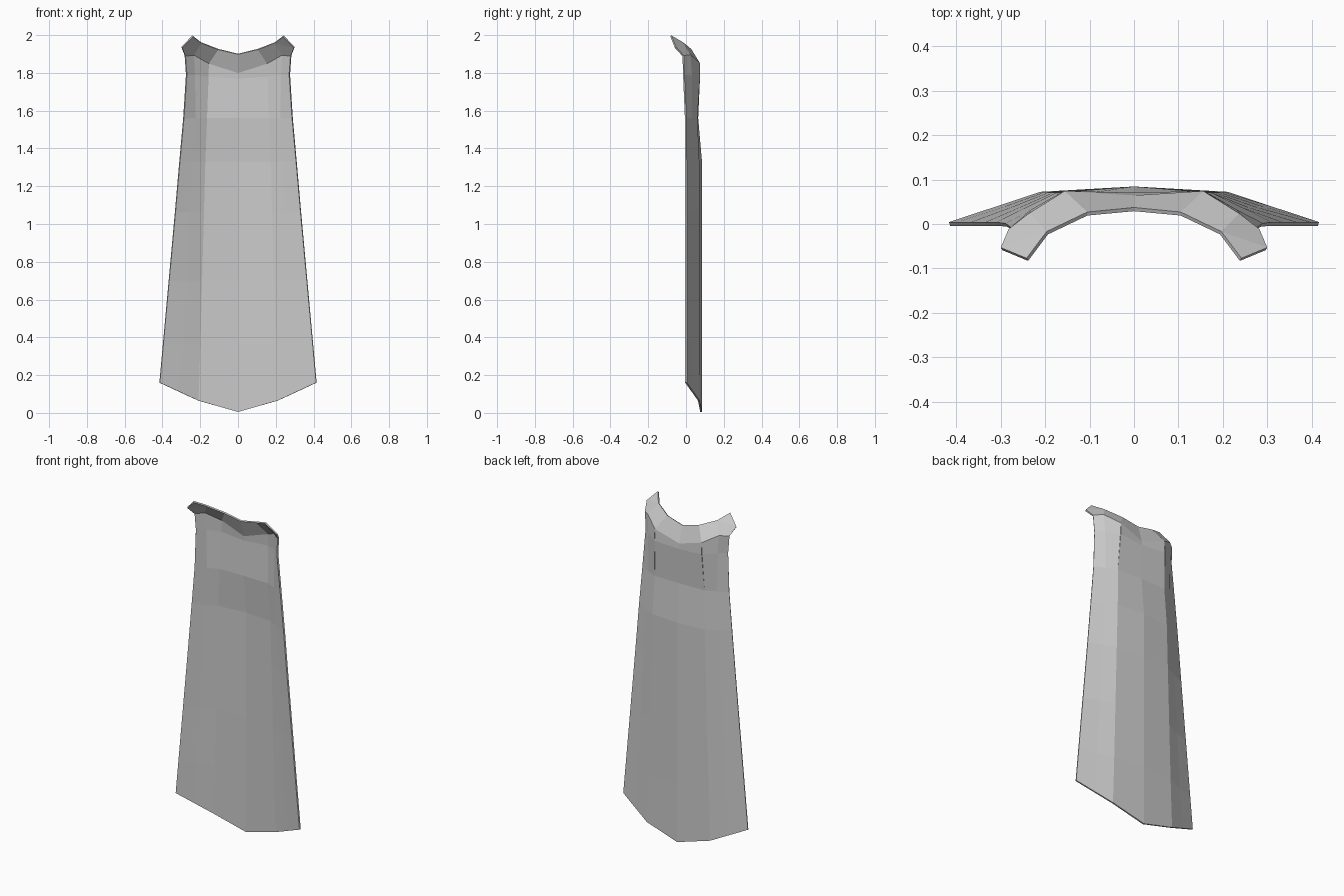
import bpy
import bmesh
from mathutils import Vector

cube = bpy.data.objects.get("Cube")
if cube:
    bpy.data.objects.remove(cube, do_unlink=True)

grey = bpy.data.materials.new("cloth_grey")
grey.use_nodes = True
colour = (0.6, 0.6, 0.6, 1)
grey.diffuse_color = colour
grey.node_tree.nodes["Principled BSDF"].inputs["Base Color"].default_value = colour


def row(centre, crease, edge, shoulder=None):
    """Half of one cloth row, from the spine outwards."""
    centre, crease, edge = Vector(centre), Vector(crease), Vector(edge)
    shoulder = Vector(shoulder) if shoulder else (crease + edge) / 2
    return [centre, crease, shoulder, edge]


# Long hanging part: straight sides between the pointed hem and the waist row
hem = row((0, .08, .005), (.21, .068, .065), (.415, 0, .16))
waist = row((0, .08, 1.33), (.174, .066, 1.33), (.309, 0, 1.33))
rows = [hem]
for height in (.36, .7, 1.06):
    t = height / 1.33
    middle = [a.lerp(b, t) for a, b in zip(hem, waist)]
    for p in middle:
        p.z = height
    middle[3].x = .415 - .0915 * (height - .16)
    rows.append(middle)
rows.append(waist)

# Upper back, neck fold and the collar with its two turned-forward tabs
rows.append(row((0, .06, 1.56), (.165, .056, 1.56), (.288, -.002, 1.56)))
rows.append(row((0, .066, 1.77), (.157, .07, 1.78), (.273, -.012, 1.79),
                (.23, .028, 1.79)))
rows.append(row((0, .06, 1.8), (.155, .07, 1.85), (.28, -.015, 1.89),
                (.235, .02, 1.895)))
rows.append(row((0, .033, 1.9), (.105, .023, 1.925), (.298, -.056, 1.935),
                (.195, -.02, 1.96)))

bm = bmesh.new()
grid = []
for half in rows:
    points = [Vector((-p.x, p.y, p.z)) for p in half[:0:-1]] + half
    grid.append([bm.verts.new(p) for p in points])
for lower, upper in zip(grid, grid[1:]):
    for i in range(len(lower) - 1):
        bm.faces.new((lower[i + 1], lower[i], upper[i], upper[i + 1]))

# Raised tip of each collar tab
for inner, outer, side in ((1, 0, -1), (-2, -1, 1)):
    tip = bm.verts.new((side * .24, -.08, 1.995))
    corners = (grid[-1][inner], tip, grid[-1][outer])
    bm.faces.new(corners if side < 0 else corners[::-1])

# Open seams on either side of the upper back
seams = []
for column in (2, 4):
    for lower, upper in zip(grid[5:7], grid[6:8]):
        seams.append(bm.edges.get((lower[column], upper[column])))
bmesh.ops.split_edges(bm, edges=seams)
bmesh.ops.recalc_face_normals(bm, faces=bm.faces)

mesh = bpy.data.meshes.new("cape")
bm.to_mesh(mesh)
bm.free()
mesh.materials.append(grey)
cape = bpy.data.objects.new("cape", mesh)
bpy.context.collection.objects.link(cape)

# Thin cloth thickness
solid = cape.modifiers.new("thickness", "SOLIDIFY")
solid.thickness = .009
solid.offset = 0
